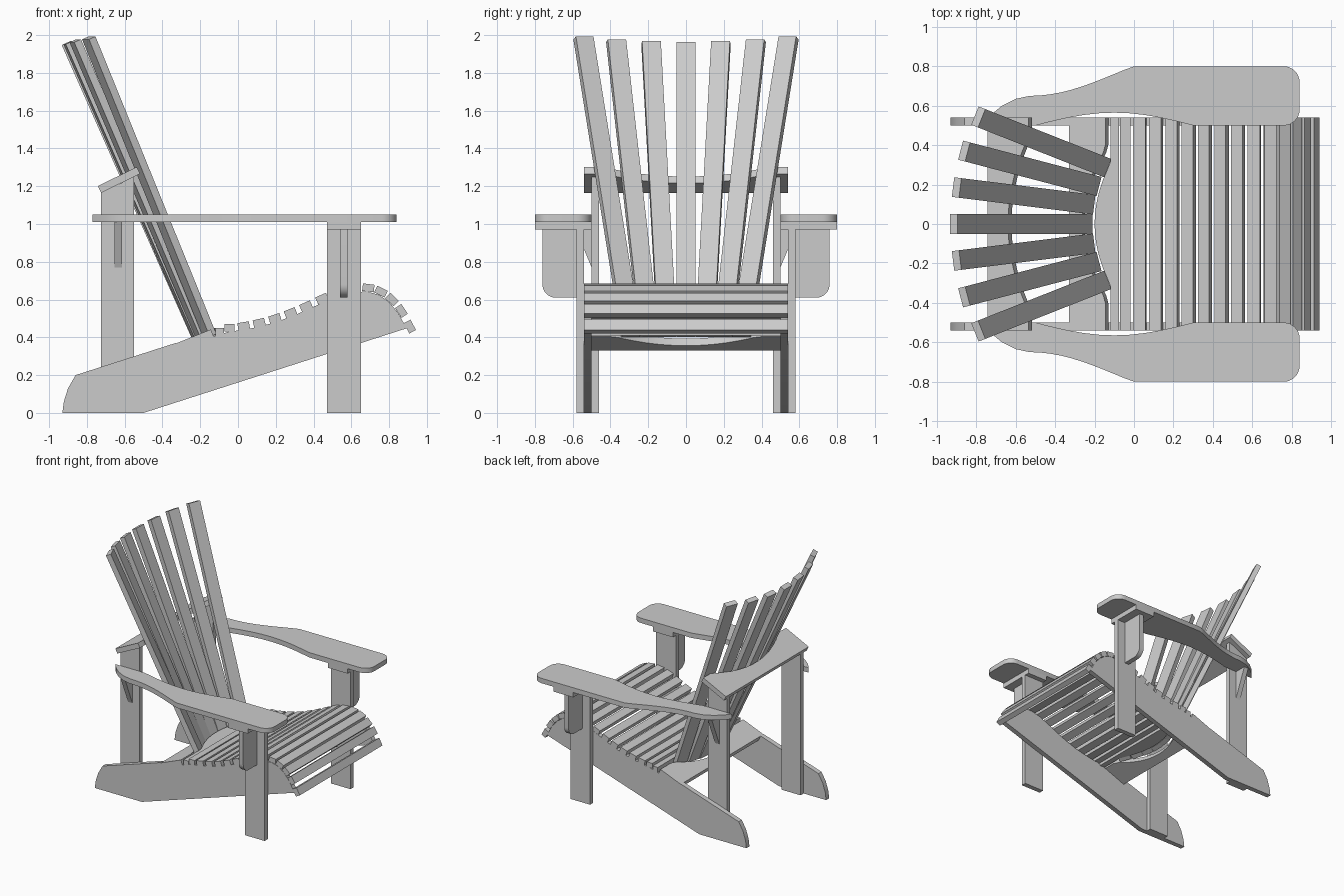
import bpy, bmesh, math
from mathutils import Vector

cube = bpy.data.objects.get("Cube")
if cube:
    bpy.data.objects.remove(cube, do_unlink=True)

wood = bpy.data.materials.new("grey_wood")
wood.use_nodes = True
GREY = (0.6, 0.6, 0.6, 1)
wood.diffuse_color = GREY
wood.node_tree.nodes["Principled BSDF"].inputs["Base Color"].default_value = GREY

X, Y, Z = Vector((1, 0, 0)), Vector((0, 1, 0)), Vector((0, 0, 1))
parts = []


def prism(name, outline, origin, u, v, depth):
    """Extrude a flat outline, given in the u/v plane, along the depth vector."""
    bm = bmesh.new()
    o = Vector(origin)
    low = [bm.verts.new(o + u * a + v * b) for a, b in outline]
    face = bm.faces.new(low)
    ext = bmesh.ops.extrude_face_region(bm, geom=[face])
    top = [g for g in ext["geom"] if isinstance(g, bmesh.types.BMVert)]
    bmesh.ops.translate(bm, verts=top, vec=depth)
    bmesh.ops.recalc_face_normals(bm, faces=bm.faces)
    mesh = bpy.data.meshes.new(name)
    bm.to_mesh(mesh)
    bm.free()
    mesh.materials.append(wood)
    obj = bpy.data.objects.new(name, mesh)
    bpy.context.collection.objects.link(obj)
    parts.append(obj)


def rect(a0, a1, b0, b1):
    return [(a0, b0), (a1, b0), (a1, b1), (a0, b1)]


def arc(cx, cy, r, start, end, steps=8):
    angles = [math.radians(start + (end - start) * i / steps) for i in range(steps + 1)]
    return [(cx + r * math.cos(a), cy + r * math.sin(a)) for a in angles]


def slope(dx, dz):
    """Unit direction in the x/z plane and its upward normal."""
    d = Vector((dx, 0, dz)).normalized()
    return d, Vector((-d.z, 0, d.x))


# Centre line of the curved seat
seat = [(-0.05, 0.45), (0.03, 0.46), (0.112, 0.477), (0.195, 0.5), (0.278, 0.53),
        (0.36, 0.565), (0.445, 0.605), (0.527, 0.64), (0.61, 0.66), (0.69, 0.662),
        (0.757, 0.642), (0.815, 0.6), (0.865, 0.54), (0.91, 0.457)]
HALF, T = 0.54, 0.04
tangents = []
for i in range(len(seat)):
    a, b = seat[max(i - 1, 0)], seat[min(i + 1, len(seat) - 1)]
    tangents.append(slope(b[0] - a[0], b[1] - a[1]))

# Seat slats following the curve
for i, ((x, z), (d, n)) in enumerate(zip(seat, tangents)):
    if i == 0:
        continue
    prism(f"seat_slat_{i}", rect(-0.031, 0.031, -HALF, HALF),
          Vector((x, 0, z)) - n * T / 2, d, Y, n * T)
prism("seat_slat_0", rect(-0.026, 0.026, -HALF, HALF), (-0.045, 0, 0.43), X, Y, Z * T)

# Rear seat plank with a rounded back edge
ys = [HALF * i / 12 for i in range(-12, 13)]
edge = [(min(-0.12, -0.2 + 0.85 * y * y), y) for y in ys]
prism("rear_seat_plank", edge + [(-0.075, HALF), (-0.075, -HALF)],
      (0, 0, 0.41), X, Y, Z * T)


# Sloping cross rails, hollowed to receive the back slats
def rail(name, origin, d, n, length, middle, bow):
    front = [(min(length, middle + bow * y * y), y) for y in ys]
    prism(name, [(0, -HALF)] + front + [(0, HALF)], origin, d, Y, n * T)


d, n = slope(0.2, 0.08)
rail("lower_back_rail", (-0.315, 0, 0.33), d, n, 0.2, 0.07, 0.9)
d, n = slope(0.205, 0.1)
rail("upper_back_rail", (-0.725, 0, 1.165), d, n, 0.23, 0.115, 0.59)

# Fanned back slats: base point, top point
fan = [((-0.23, 0, 0.41), (-0.915, 0, 1.955)),
       ((-0.22, 0.1, 0.41), (-0.9, 0.185, 1.96)),
       ((-0.195, 0.195, 0.41), (-0.862, 0.37, 1.97)),
       ((-0.15, 0.29, 0.41), (-0.79, 0.543, 1.985))]
for i, (base, tip) in enumerate(fan):
    for s in ((1,) if i == 0 else (1, -1)):
        b = Vector((base[0], base[1] * s, base[2]))
        t = Vector((tip[0], tip[1] * s, tip[2]))
        d = (t - b).normalized()
        w = Z.cross(d).normalized()
        n = d.cross(w)
        prism(f"back_slat_{i}_{'left' if s > 0 else 'right'}",
              rect(0, (t - b).length, -0.05, 0.05), b - n * T / 2, d, w, n * T)

# Side board outline: sloped tail, rail seat, then the underside of the slats
under = [(x - n.x * T / 2, z - n.z * T / 2) for (x, z), (d, n) in zip(seat, tangents)]
skirt = [(-0.5, 0), (-0.93, 0), (-0.922, 0.06), (-0.9, 0.13), (-0.86, 0.2),
         (-0.33, 0.37), (-0.315, 0.33), (-0.13, 0.405)] + under + [(0.9, 0.45)]

# Arm outline: rounded front, straight side, waisted towards the back
outer = [(0.8 - 0.15 * math.sin(math.pi / 2 * i / 10) ** 1.1, -0.53 * i / 10)
         for i in range(11)]
arm = ([(-0.77, 0.5), (-0.5, 0.5)]
       + [(-0.5 + 0.08 * i, 0.5 + 0.065 * math.sin(math.pi * i / 10)) for i in range(1, 11)]
       + arc(0.76, 0.58, 0.08, -90, 0) + arc(0.76, 0.72, 0.08, 0, 90)
       + [(x, y) for y, x in outer]
       + [(-0.6, 0.635), (-0.67, 0.6), (-0.73, 0.55)])
front_brace = [(0.58, 0.97), (0.58, 0.61)] + arc(0.69, 0.68, 0.07, -90, 0) + [(0.76, 0.97)]
back_brace = [(0.5, 0.77), (0.6, 1.01), (0.5, 1.01)]
back_leg = [(-0.725, 0), (-0.55, 0), (-0.55, 1.25), (-0.725, 1.165)]

for side, s in (("left", 1), ("right", -1)):
    v = Y * s
    prism(f"side_board_{side}", skirt, v * 0.5, X, Z, v * T)
    prism(f"arm_{side}", arm, (0, 0, 1.01), X, v, Z * T)
    prism(f"front_leg_{side}", rect(0.47, 0.65, 0, 0.97), v * 0.54, X, Z, v * T)
    prism(f"arm_block_{side}", rect(0.47, 0.65, 0.5, 0.8), (0, 0, 0.97), X, v, Z * T)
    prism(f"front_brace_{side}", front_brace, (0.54, 0, 0), v, Z, X * T)
    prism(f"back_leg_{side}", back_leg, v * 0.46, X, Z, v * T)
    prism(f"back_brace_{side}", back_brace, (-0.655, 0, 0), v, Z, X * T)

# Smooth only the gentle curves
bpy.ops.object.select_all(action="DESELECT")
for p in parts:
    p.select_set(True)
bpy.context.view_layer.objects.active = parts[0]
bpy.ops.object.shade_smooth_by_angle(angle=math.radians(25))
